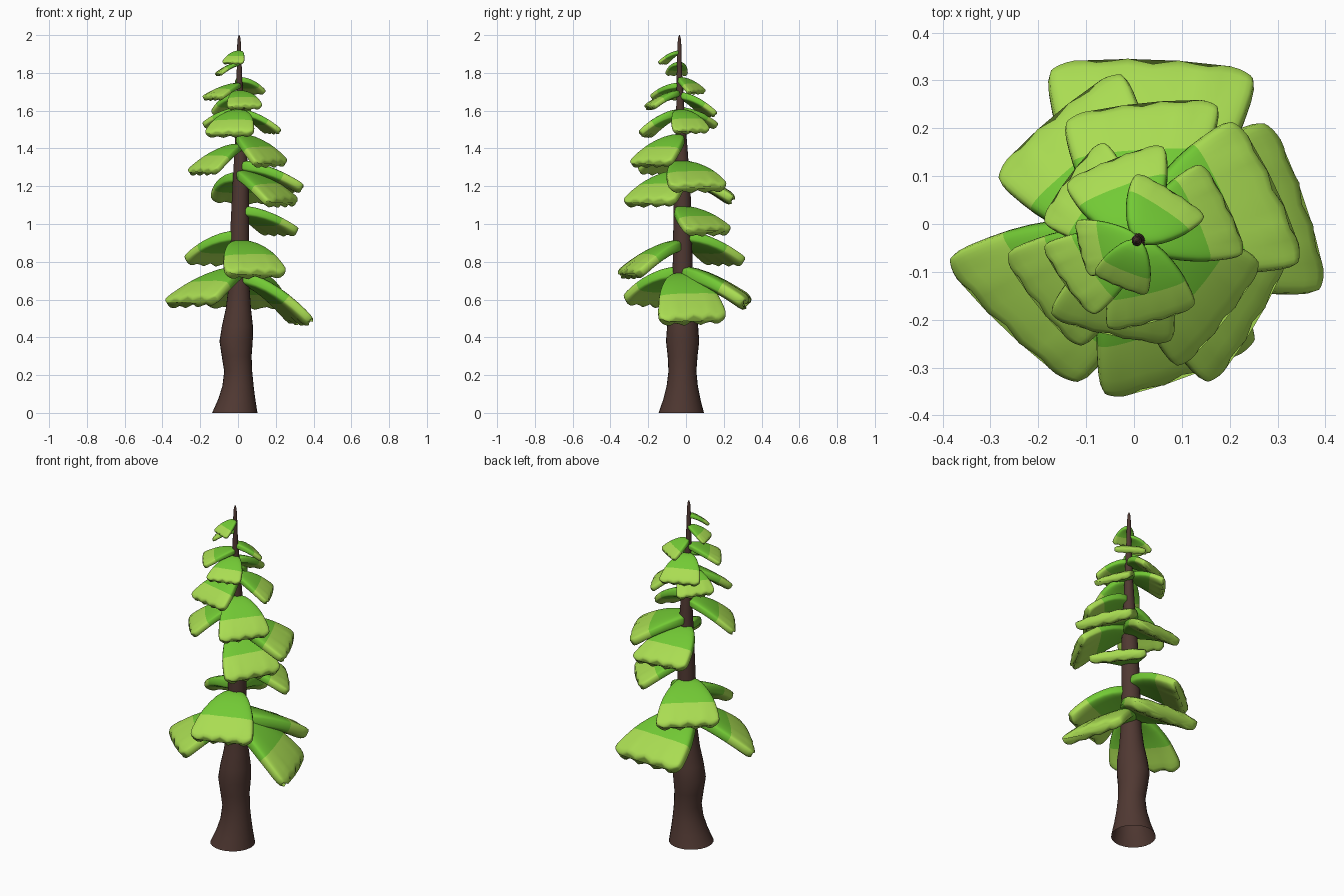
import bpy, bmesh, math
from mathutils import Vector

if "Cube" in bpy.data.objects:
    bpy.data.objects.remove(bpy.data.objects["Cube"])


def material(name, rgb):
    m = bpy.data.materials.new(name)
    m.diffuse_color = (*rgb, 1)
    m.use_nodes = True
    m.node_tree.nodes["Principled BSDF"].inputs["Base Color"].default_value = m.diffuse_color
    return m


BARK = material("dark brown bark", (0.080, 0.040, 0.032))
GREEN = material("leaf green", (0.17, 0.59, 0.035))
LIME = material("light tip green", (0.40, 0.72, 0.085))


def skin(name, rings, mats, rule=None, base_cap=True):
    """Smooth tube through a list of equal rings."""
    bm = bmesh.new()
    vs = [[bm.verts.new(p) for p in r] for r in rings]
    n = len(vs[0])
    for i in range(len(vs) - 1):
        for j in range(n):
            k = (j + 1) % n
            f = bm.faces.new((vs[i][j], vs[i][k], vs[i + 1][k], vs[i + 1][j]))
            f.material_index = rule(i) if rule else 0
    if base_cap:
        bm.faces.new(vs[0][::-1])
    bm.faces.new(vs[-1]).material_index = len(mats) - 1
    bmesh.ops.recalc_face_normals(bm, faces=bm.faces)
    me = bpy.data.meshes.new(name)
    bm.to_mesh(me)
    bm.free()
    for m in mats:
        me.materials.append(m)
    ob = bpy.data.objects.new(name, me)
    bpy.context.collection.objects.link(ob)
    bpy.context.view_layer.objects.active = ob
    ob.select_set(True)
    bpy.ops.object.shade_smooth_by_angle(angle=math.radians(60))
    ob.select_set(False)
    return ob


# trunk (open underneath): height, centre x, centre y, radius
path = [(0, -.017, -.025, .120), (.07, -.007, -.022, .099), (.14, 0, -.020, .083),
        (.22, .001, -.019, .074), (.30, -.007, -.018, .079), (.38, -.010, -.018, .088),
        (.46, -.003, -.018, .082), (.55, .002, -.018, .067), (.65, .005, -.018, .057),
        (.8, .006, -.018, .052), (1.0, .010, -.018, .049), (1.2, .014, -.02, .043),
        (1.4, .014, -.024, .032), (1.6, .012, -.03, .022), (1.8, .007, -.035, .014),
        (1.95, .006, -.035, .010), (1.985, .006, -.035, .007), (2.0, .006, -.035, .002)]
skin("trunk", [[(x + r * math.cos(a * math.tau / 24), y + r * math.sin(a * math.tau / 24), z)
                for a in range(24)] for z, x, y, r in path], [BARK], base_cap=False)


def bough(name, az, ztop, zbot, length, width, skew=-.05):
    """Drooping fan shaped pad with a blunt, scalloped outer rim."""
    th = 0.098 * width                       # half thickness
    a = math.radians(az)
    d, s = Vector((math.cos(a), math.sin(a), 0)), Vector((-math.sin(a), math.cos(a), 0))
    root = Vector((.008, -.02 - .008 * ztop, 0))
    z0 = ztop - th
    drop = z0 - (zbot + th * 0.8)
    # along, half-width factor, thickness factor
    rows = [(-.01, .10, .35), (.02, .22, .75), (.10, .38, .95), (.22, .54, 1), (.36, .68, 1),
            (.50, .80, 1), (.62, .88, 1), (.74, .94, 1), (.85, .985, 1), (.92, 1.0, .97),
            (.965, .99, .85), (.985, .97, .5)]
    rings, n = [], 40
    for t, wf, tf in rows:
        ring = []
        for k in range(n):
            c, q = math.cos(k * math.tau / n), math.sin(k * math.tau / n)
            u = math.copysign(abs(c) ** .75, c)
            v = math.copysign(abs(q) ** .45, q) * th * tf
            # lobes hang down and grow toward the rim
            lobe = (abs(math.sin(u * 2 * math.pi)) - .6) * max(t, 0) ** 6
            tt = t + .035 * lobe + (skew * u - .03 * u * u) * max(t, 0)
            p = max(t + .3 * (tt - t), 0)
            slope = -drop * 1.6 * p ** .6 / length
            nrm = (Vector((0, 0, 1)) - d * slope).normalized()
            ring.append(root + d * (tt * length) + s * (u * wf * width / 2)
                        + Vector((0, 0, z0 - drop * p ** 1.6 - .06 * length * lobe)) + nrm * v)
        rings.append(ring)
    skin(name, rings, [GREEN, LIME], lambda i: 1 if rows[i][0] >= .62 else 0)


# boughs: direction in degrees, top, bottom, reach, width, optional skew
boughs = [
    (-146, .78, .55, .33, .37, -.12), (11, .75, .45, .345, .37, -.07), (85, .78, .54, .36, .43, -.03),
    (125, .97, .77, .30, .34), (-72, .92, .70, .30, .34, -.02), (35, 1.10, .93, .275, .31),
    (-36, 1.29, 1.08, .295, .32), (20, 1.34, 1.16, .30, .33), (88, 1.28, 1.10, .275, .32, -.08),
    (-147, 1.43, 1.25, .245, .25), (-43, 1.48, 1.29, .24, .28), (-107, 1.61, 1.45, .20, .26),
    (138, 1.62, 1.50, .19, .21), (20, 1.61, 1.47, .195, .21), (-80, 1.71, 1.60, .17, .19),
    (107, 1.70, 1.56, .17, .22), (-150, 1.75, 1.65, .175, .18), (54, 1.78, 1.68, .12, .17),
    (188, 1.86, 1.78, .12, .12), (-112, 1.92, 1.84, .10, .12, 0)]
for i, b in enumerate(boughs):
    bough(f"bough_{i + 1}", *b)
